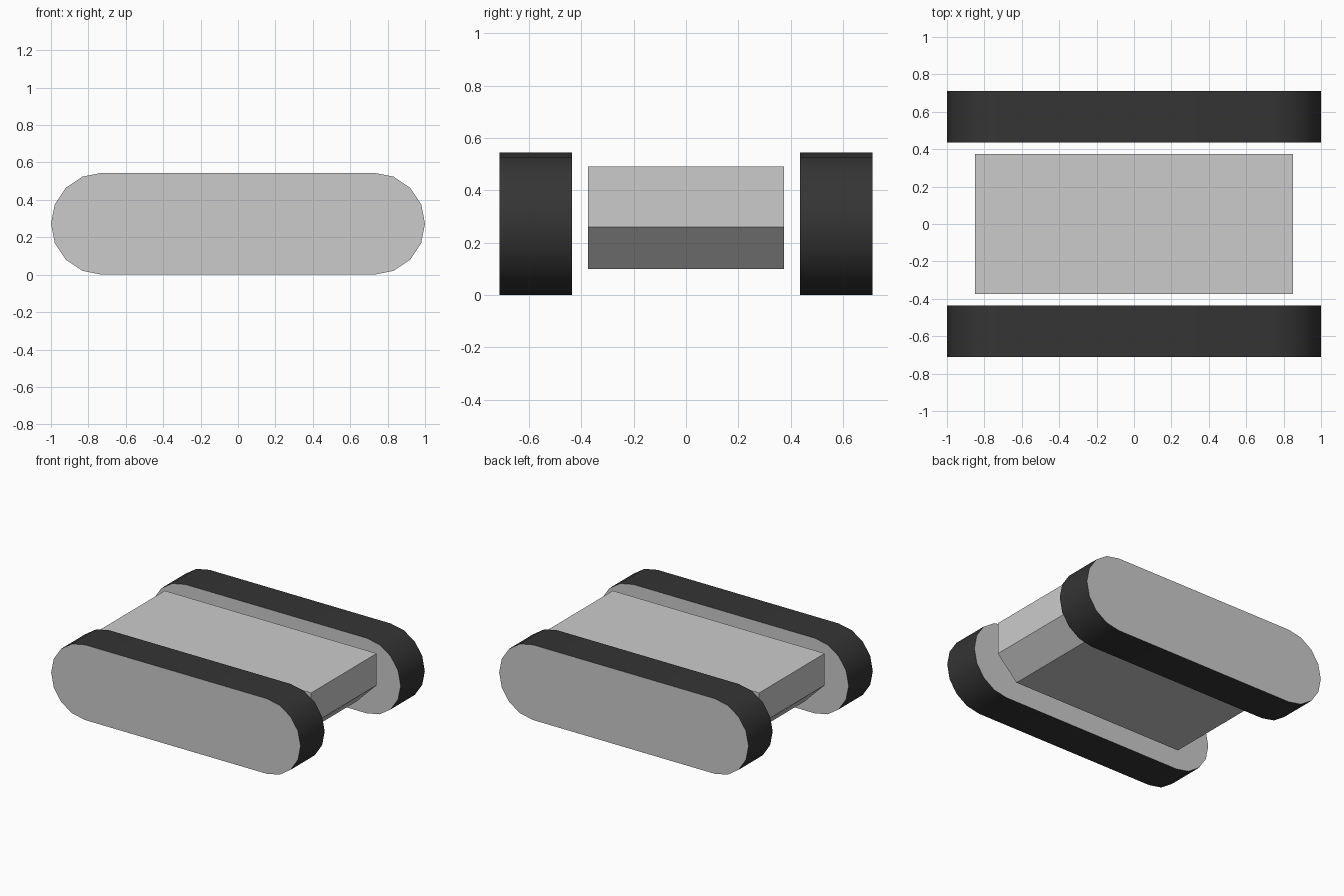
import bpy, bmesh
from math import sin, cos, pi

if "Cube" in bpy.data.objects:
    bpy.data.objects.remove(bpy.data.objects["Cube"])

LENGTH, HEIGHT = 2.0, 0.545
R = HEIGHT / 2

rubber = bpy.data.materials.new("black_rubber")
rubber.diffuse_color = (0.035, 0.035, 0.035, 1)
rubber.use_nodes = True
rubber.node_tree.nodes["Principled BSDF"].inputs["Base Color"].default_value = rubber.diffuse_color
grey = bpy.data.materials.new("plain_grey")
grey.diffuse_color = (0.8, 0.8, 0.8, 1)
grey.use_nodes = True
grey.node_tree.nodes["Principled BSDF"].inputs["Base Color"].default_value = grey.diffuse_color


def extrude_profile(name, profile, y0, y1):
    """Solid made by sweeping an x/z outline from y0 to y1."""
    bm = bmesh.new()
    face = bm.faces.new([bm.verts.new((x, y0, z)) for x, z in profile])
    ext = bmesh.ops.extrude_face_region(bm, geom=[face], use_keep_orig=True)
    verts = [g for g in ext["geom"] if isinstance(g, bmesh.types.BMVert)]
    bmesh.ops.translate(bm, verts=verts, vec=(0, y1 - y0, 0))
    bmesh.ops.recalc_face_normals(bm, faces=bm.faces)
    mesh = bpy.data.meshes.new(name)
    bm.to_mesh(mesh)
    bm.free()
    obj = bpy.data.objects.new(name, mesh)
    bpy.context.collection.objects.link(obj)
    return obj


# Hull: box with both lower ends chamfered
half_hull = [(0.69, 0.10), (0.85, 0.26), (0.85, 0.49)]
extrude_profile("hull", half_hull + [(-x, z) for x, z in reversed(half_hull)],
                -0.375, 0.375)

# Tracks: capsule outline, eight segments around each end
arc = [(LENGTH / 2 - R + R * cos(a), R + R * sin(a))
       for a in (-pi / 2 + i * pi / 8 for i in range(9))]
capsule = arc + [(-x, z) for x, z in reversed(arc)]

for name, side in (("front_track", -1), ("back_track", 1)):
    track = extrude_profile(name, capsule, side * 0.435, side * 0.712)
    track.data.materials.append(grey)
    track.data.materials.append(rubber)
    # Grey flat side plates, smooth black tread around the rim
    for poly in track.data.polygons:
        tread = abs(poly.normal.y) < 0.5
        poly.material_index = int(tread)
        poly.use_smooth = tread
